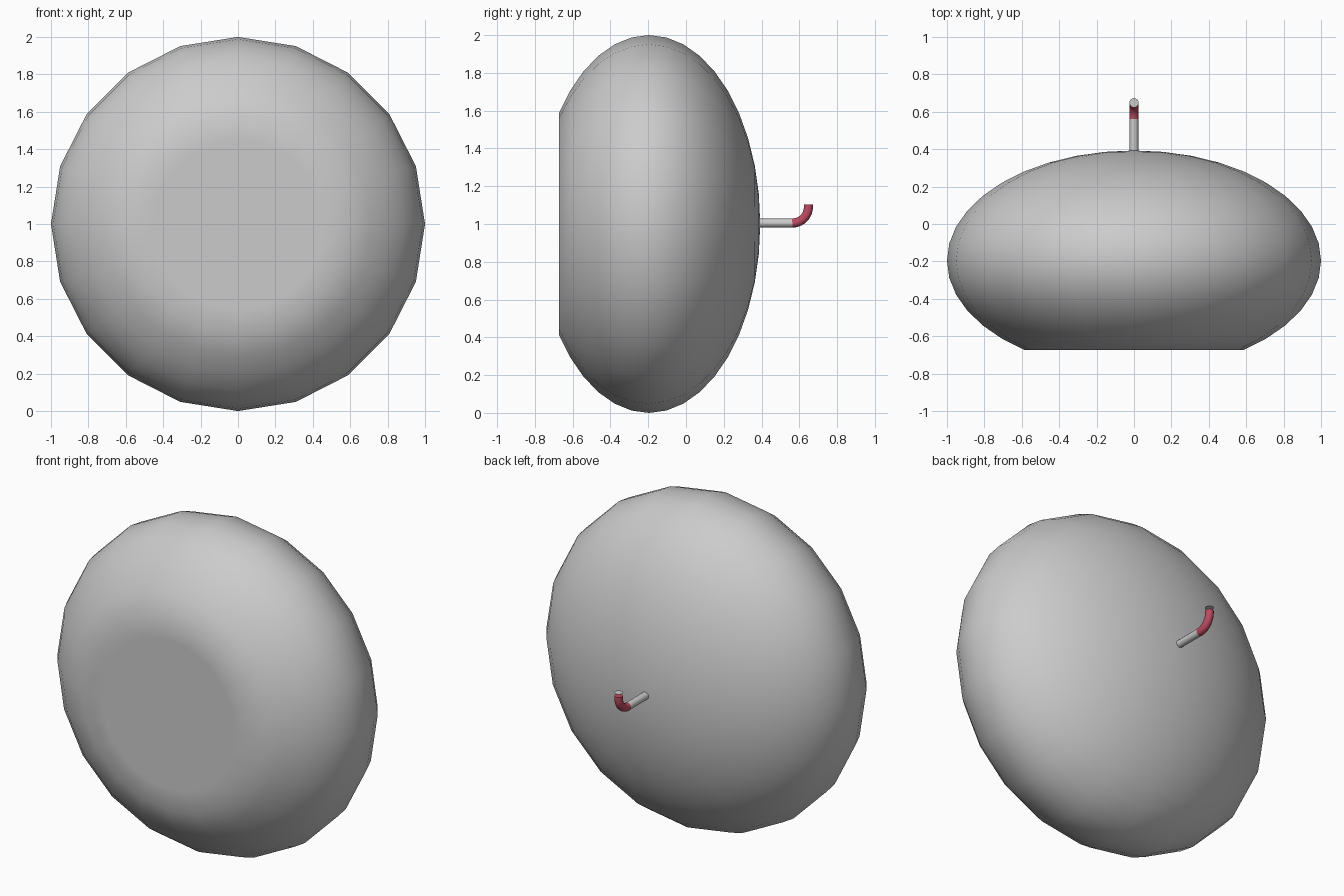
import bpy, bmesh, math
from mathutils import Matrix, Vector

if "Cube" in bpy.data.objects:
    bpy.data.objects.remove(bpy.data.objects["Cube"])


def material(name, rgb):
    m = bpy.data.materials.new(name)
    m.diffuse_color = (*rgb, 1)
    m.use_nodes = True
    m.node_tree.nodes["Principled BSDF"].inputs["Base Color"].default_value = m.diffuse_color
    return m


white = material("white", (0.9, 0.9, 0.9))
red = material("red", (0.5, 0.07, 0.12))


def tube(name, points, radius, mat):
    curve = bpy.data.curves.new(name, 'CURVE')
    curve.dimensions = '3D'
    curve.bevel_depth = radius
    curve.bevel_resolution = 4
    curve.use_fill_caps = True
    spline = curve.splines.new('POLY')
    spline.points.add(len(points) - 1)
    for p, co in zip(spline.points, points):
        p.co = (*co, 1)
    spline.use_smooth = True
    curve.materials.append(mat)
    ob = bpy.data.objects.new(name, curve)
    bpy.context.collection.objects.link(ob)
    return ob


# Squashed body with its front rings pressed flat
CENTER_Y, RADIUS_Y = -0.196, 0.589
bm = bmesh.new()
bmesh.ops.create_uvsphere(bm, u_segments=20, v_segments=20, radius=1)
bmesh.ops.rotate(bm, verts=bm.verts, matrix=Matrix.Rotation(math.pi / 2, 3, 'X'))
bmesh.ops.scale(bm, verts=bm.verts, vec=(1, RADIUS_Y, 1))
bmesh.ops.translate(bm, verts=bm.verts, vec=Vector((0, CENTER_Y, 1)))
flat_y = CENTER_Y - RADIUS_Y * math.cos(math.radians(36))
for v in bm.verts:
    v.co.y = max(v.co.y, flat_y)
for f in bm.faces:
    f.smooth = True
mesh = bpy.data.meshes.new("body")
bm.to_mesh(mesh)
bm.free()
bpy.context.collection.objects.link(bpy.data.objects.new("body", mesh))

# Straight stem on the back
Z = 1.005
tube("stem", [(0, 0.33, Z), (0, 0.563, Z)], 0.023, white)

# Hook bending upward from the stem
R = 0.085
arc = [(0, 0.563 + R * math.sin(a), Z + R - R * math.cos(a))
       for a in (math.pi / 2 * i / 10 for i in range(11))]
tube("hook", arc + [(0, 0.563 + R, 1.103)], 0.024, red)

# Thin disc just above the hook tip
bpy.ops.mesh.primitive_cylinder_add(vertices=20, radius=0.025, depth=0.002,
                                    location=(0, 0.563 + R, 1.122))
bpy.context.object.name = "tip_disc"
bpy.context.object.data.materials.append(white)
